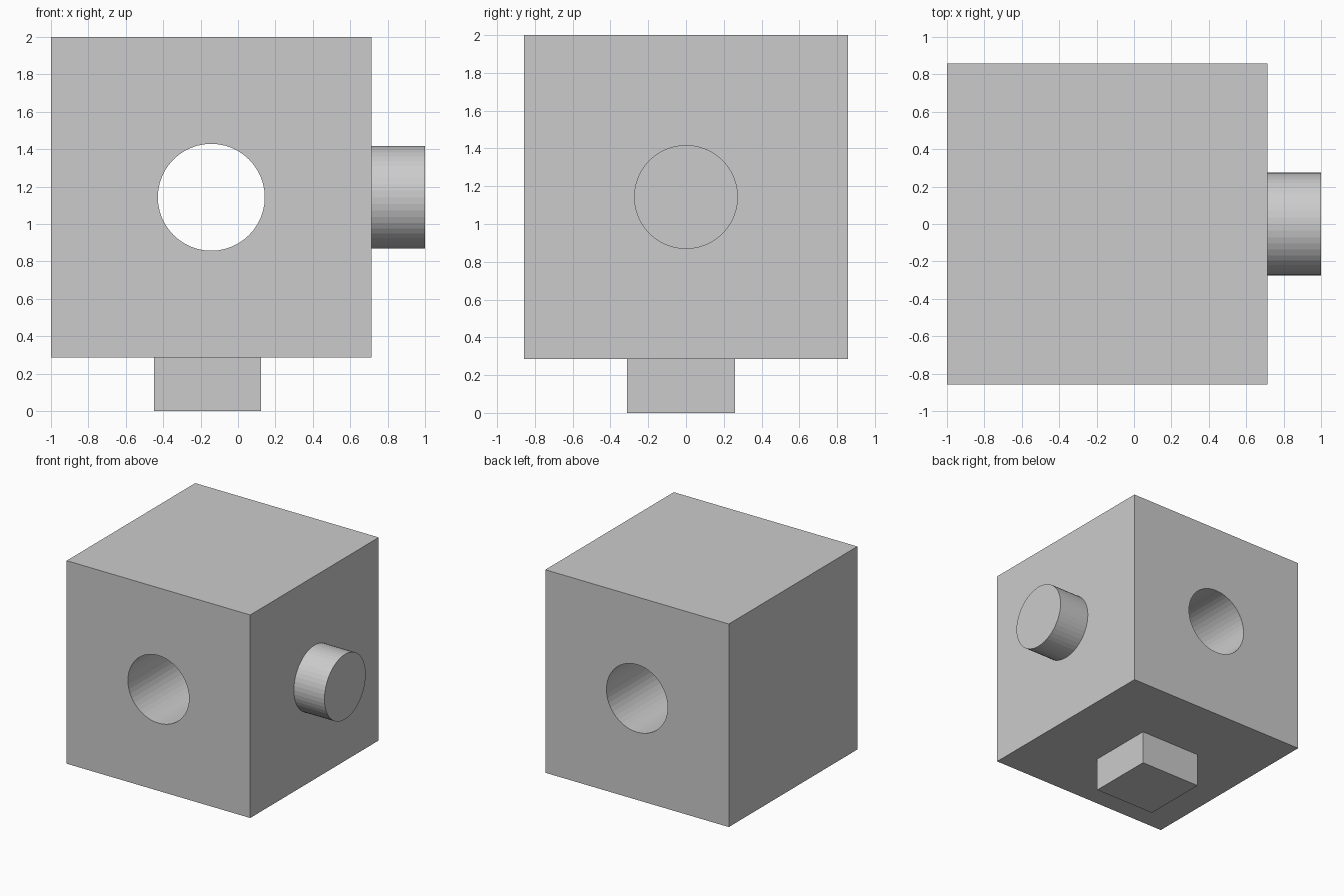
import bpy
from math import pi

if "Cube" in bpy.data.objects:
    bpy.data.objects.remove(bpy.data.objects["Cube"])

U = 2 / 7            # pin length, hole radius and grid unit of the toy
CX, CZ = -U / 2, 4 * U   # centre of the cube in x and z
SIDES = 48


def box(name, centre, size):
    bpy.ops.mesh.primitive_cube_add(size=1, location=centre)
    ob = bpy.context.object
    ob.name = name
    ob.scale = size
    bpy.ops.object.transform_apply(location=False, rotation=False, scale=True)
    return ob


def rod(name, centre, radius, length, rotation):
    bpy.ops.mesh.primitive_cylinder_add(vertices=SIDES, radius=radius, depth=length,
                                        location=centre, rotation=rotation)
    ob = bpy.context.object
    ob.name = name
    return ob


# Cube body with a round hole running front to back
body = box("cube_body", (CX, 0, CZ + U), (6 * U, 6 * U, 6 * U))
body.location.z = CZ
cutter = rod("hole_cutter", (CX, 0, CZ), U, 7 * U, (pi / 2, 0, 0))
hole = body.modifiers.new("round_hole", 'BOOLEAN')
hole.operation = 'DIFFERENCE'
hole.solver = 'EXACT'
hole.object = cutter
bpy.context.view_layer.objects.active = body
bpy.ops.object.modifier_apply(modifier=hole.name)
bpy.data.objects.remove(cutter)

# Round peg on the right side
rod("round_peg", (3 * U - U / 2 + U / 2, 0, CZ), 0.275, U, (0, pi / 2, 0))

# Square peg underneath, slightly off centre
box("square_peg", (-0.163, -0.027, U / 2), (2 * U, 2 * U, U))
